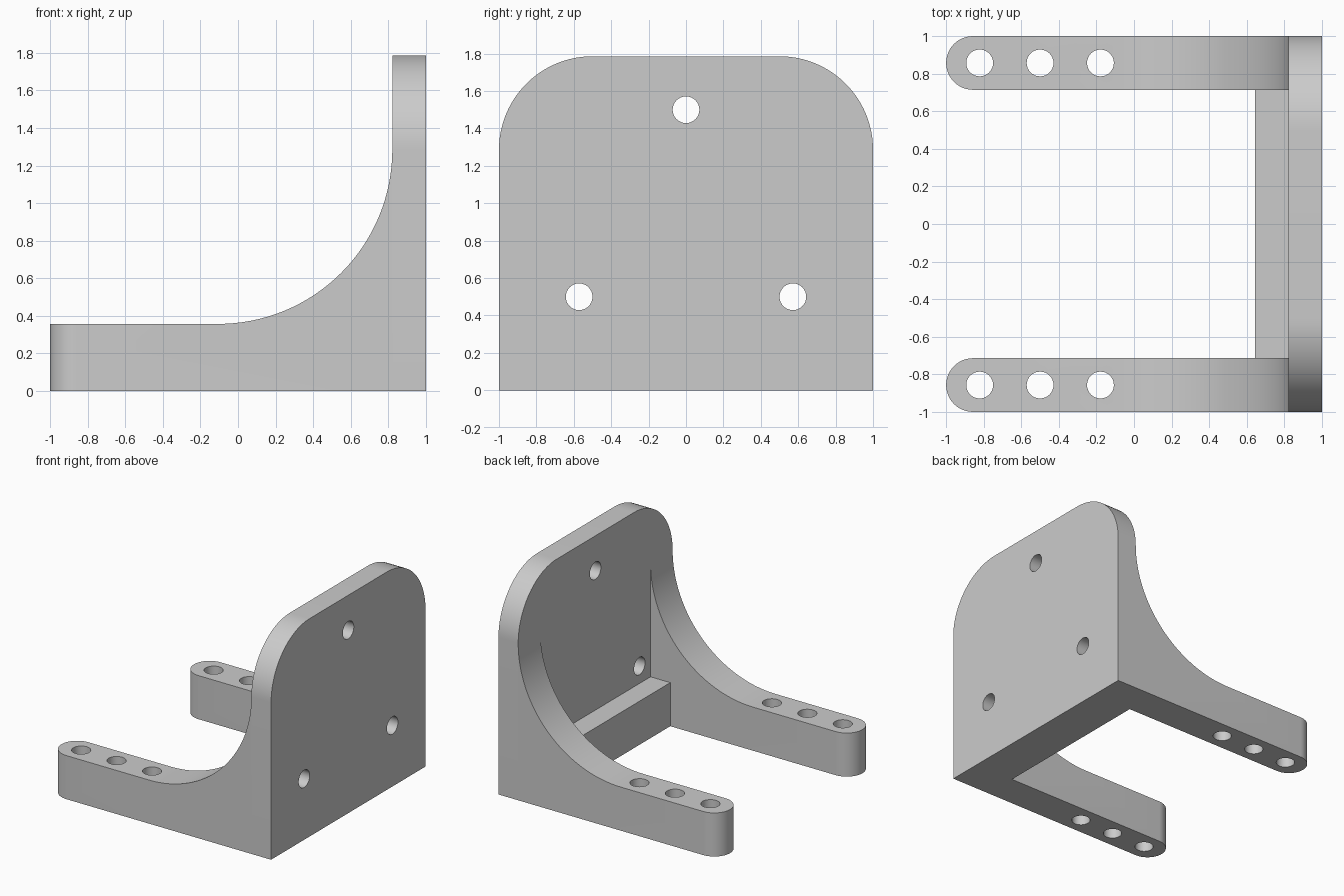
import bpy, bmesh
from math import pi, sin, cos, radians
from mathutils import Vector

U = 1 / 14  # design unit: the bracket is 28 units wide

cube = bpy.data.objects.get("Cube")
if cube:
    bpy.data.objects.remove(cube, do_unlink=True)

grey = bpy.data.materials.new("plain grey")
grey.use_nodes = True
colour = (0.6, 0.6, 0.6, 1)
grey.diffuse_color = colour
grey.node_tree.nodes["Principled BSDF"].inputs["Base Color"].default_value = colour


def arc(cx, cy, r, start, end, steps=24):
    """Points on an arc, in design units and degrees."""
    angles = [radians(start + (end - start) * i / steps) for i in range(steps + 1)]
    return [(cx + r * cos(a), cy + r * sin(a)) for a in angles]


def prism(name, outline, axis, low, high):
    """Extrude a flat outline along one axis; all sizes in design units."""
    place = {
        "x": lambda a, b: (low, a, b),
        "y": lambda a, b: (a, low, b),
        "z": lambda a, b: (a, b, low),
    }[axis]
    bm = bmesh.new()
    face = bm.faces.new([bm.verts.new(Vector(place(a, b)) * U) for a, b in outline])
    grown = bmesh.ops.extrude_face_region(bm, geom=[face])["geom"]
    shift = Vector([(high - low) * U if k == axis else 0 for k in "xyz"])
    bmesh.ops.translate(bm, vec=shift, verts=[g for g in grown if isinstance(g, bmesh.types.BMVert)])
    bmesh.ops.recalc_face_normals(bm, faces=bm.faces)
    mesh = bpy.data.meshes.new(name)
    bm.to_mesh(mesh)
    bm.free()
    mesh.materials.append(grey)
    obj = bpy.data.objects.new(name, mesh)
    bpy.context.collection.objects.link(obj)
    return obj


def select(obj):
    bpy.ops.object.select_all(action="DESELECT")
    obj.select_set(True)
    bpy.context.view_layer.objects.active = obj


def combine(obj, tool, operation):
    """Apply a boolean and discard the tool."""
    mod = obj.modifiers.new("shape", "BOOLEAN")
    mod.operation, mod.object, mod.solver = operation, tool, "EXACT"
    tool.hide_render = True
    select(obj)
    bpy.ops.object.modifier_apply(modifier=mod.name)
    bpy.data.objects.remove(tool, do_unlink=True)


def drill(obj, centres, axis, low, high):
    for a, b in centres:
        hole = prism("hole_cutter", arc(a, b, 1, 0, 360, 32)[:-1], axis, low, high)
        combine(obj, hole, "DIFFERENCE")


def finish(obj):
    select(obj)
    bpy.ops.object.shade_smooth_by_angle(angle=radians(30))


PLATE = 11.5  # inner face of the upright plate

# Upright plate with rounded top corners and three mounting holes
outline = [(-14, 0), (14, 0)] + arc(7, 18, 7, 0, 90) + arc(-7, 18, 7, 90, 180)
plate = prism("upright_plate", outline, "x", PLATE, 14)
drill(plate, [(0, 21), (-8, 7), (8, 7)], "x", PLATE - 1, 15)
finish(plate)

# Low bar joining the arms along the foot of the plate
bar = prism("cross_bar", [(9, 0), (PLATE, 0), (PLATE, 5), (9, 5)], "y", -10, 10)
finish(bar)

# Two arms: curved gusset profile, round tip, three holes each
for name, side in (("left_arm", 1), ("right_arm", -1)):
    mid = side * 12
    profile = [(-14, 0), (PLATE, 0)] + arc(PLATE - 13, 18, 13, 0, -90, 32) + [(-14, 5)]
    arm = prism(name, profile, "y", mid - 2, mid + 2)
    plan = arc(-12, mid, 2, 90, 270) + [(PLATE + 1, mid - 2), (PLATE + 1, mid + 2)]
    combine(arm, prism("tip_cutter", plan, "z", -1, 20), "INTERSECT")
    drill(arm, [(x, mid) for x in (-11.5, -7, -2.5)], "z", -1, 7)
    finish(arm)
